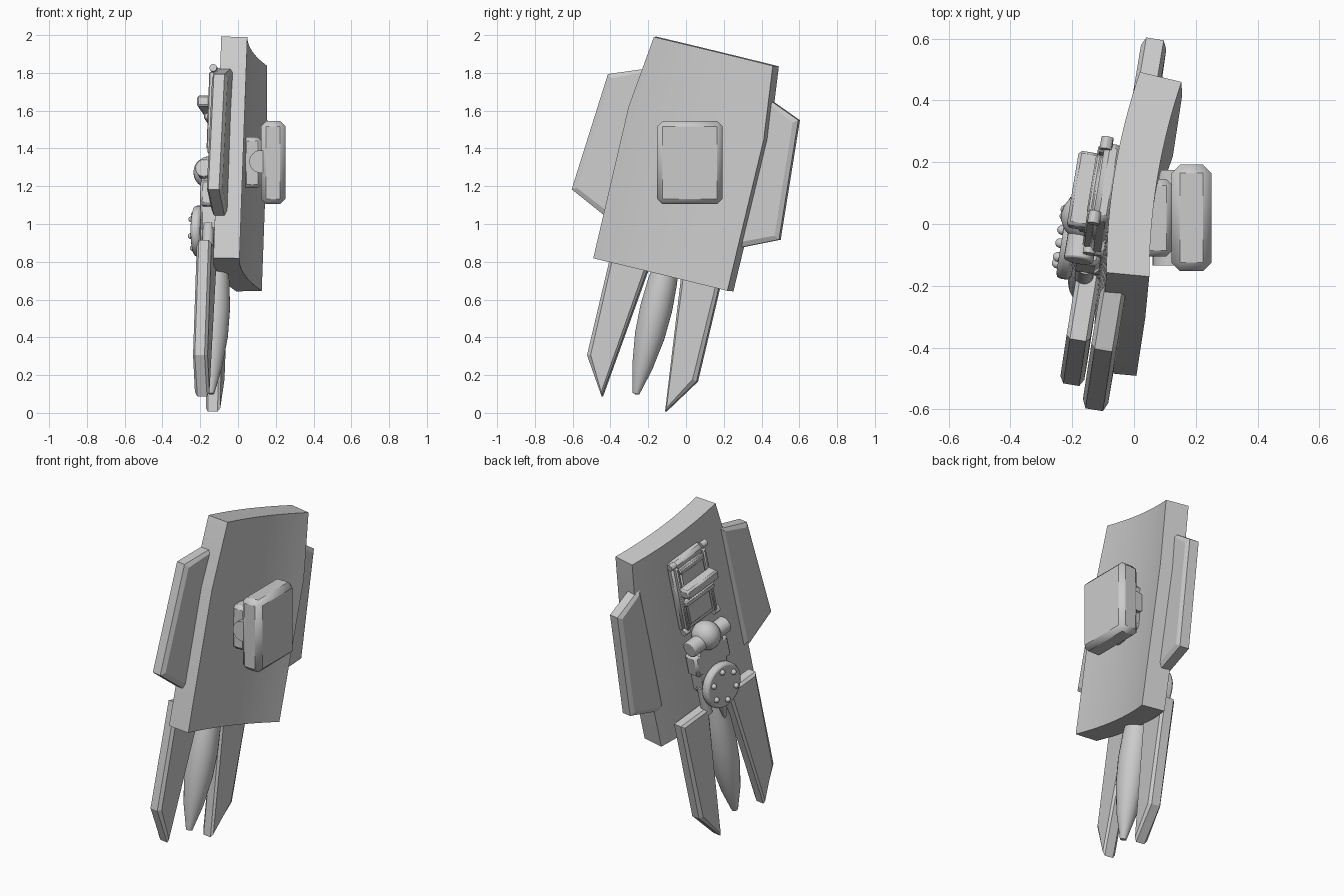
import bpy, bmesh, math
from mathutils import Matrix, Vector

cube = bpy.data.objects.get("Cube")
if cube:
    bpy.data.objects.remove(cube, do_unlink=True)

grey = bpy.data.materials.new("light_grey")
grey.use_nodes = True
grey.diffuse_color = (0.6, 0.6, 0.6, 1)
grey.node_tree.nodes["Principled BSDF"].inputs["Base Color"].default_value = (0.6, 0.6, 0.6, 1)

# Shield frame: x = through the plate, y = across it, z = along it
CENTRE = Matrix.Translation((0, 0.02, 1.33))
FRAME = (CENTRE @ Matrix.Rotation(-0.238, 4, 'X') @ Matrix.Rotation(-0.16, 4, 'Z')
         @ Matrix.Rotation(0.035, 4, 'Y'))
MID = -0.01


def finish(name, bm, frame=FRAME, bevel=0, segments=1, angle=30):
    """Turn a bmesh into a placed, shaded object."""
    bmesh.ops.recalc_face_normals(bm, faces=bm.faces)
    bm.transform(frame)
    mesh = bpy.data.meshes.new(name)
    bm.to_mesh(mesh)
    bm.free()
    mesh.materials.append(grey)
    obj = bpy.data.objects.new(name, mesh)
    bpy.context.collection.objects.link(obj)
    if bevel:
        mod = obj.modifiers.new("bevel", 'BEVEL')
        mod.width, mod.segments = bevel, segments
        mod.limit_method = 'ANGLE'
    bpy.ops.object.select_all(action='DESELECT')
    obj.select_set(True)
    bpy.context.view_layer.objects.active = obj
    bpy.ops.object.shade_smooth_by_angle(angle=math.radians(angle))
    return obj


def box(name, centre, size, bevel=0, frame=FRAME):
    bm = bmesh.new()
    bmesh.ops.create_cube(bm, size=1)
    bm.transform(Matrix.Translation(centre) @ Matrix.Diagonal((*size, 1)))
    return finish(name, bm, frame, bevel)


def cylinder(name, centre, radius, length, axis, bevel=0, frame=FRAME, sides=24):
    bm = bmesh.new()
    bmesh.ops.create_cone(bm, cap_ends=True, segments=sides, radius1=radius,
                          radius2=radius, depth=length)
    turn = Vector((0, 0, 1)).rotation_difference(Vector(axis)).to_matrix().to_4x4()
    bm.transform(Matrix.Translation(centre) @ turn)
    return finish(name, bm, frame, bevel, 2)


def ball(name, centre, scale):
    bm = bmesh.new()
    bmesh.ops.create_uvsphere(bm, u_segments=20, v_segments=12, radius=1)
    bm.transform(Matrix.Translation(centre) @ Matrix.Diagonal((*scale, 1)))
    return finish(name, bm, angle=60)


def slab(name, outline, x0, x1, side, inset):
    """Flat plate with raised, chamfered faces, mirrored by side."""
    bm = bmesh.new()
    rings = [[bm.verts.new((x, MID + side * y, z)) for y, z in outline] for x in (x0, x1)]
    n = len(outline)
    caps = [bm.faces.new(r) for r in rings]
    for i in range(n):
        j = (i + 1) % n
        bm.faces.new((rings[0][i], rings[0][j], rings[1][j], rings[1][i]))
    bmesh.ops.recalc_face_normals(bm, faces=bm.faces)
    bmesh.ops.inset_individual(bm, faces=caps, thickness=inset, depth=0.013)
    return finish(name, bm, angle=5)


def lathe(name, profile, centre, sides=24):
    bm = bmesh.new()
    verts = [bm.verts.new((r, 0, z)) for r, z in profile]
    edges = [bm.edges.new(p) for p in zip(verts, verts[1:])]
    bmesh.ops.spin(bm, geom=verts + edges, cent=(0, 0, 0), axis=(0, 0, 1),
                   angle=math.tau, steps=sides)
    bmesh.ops.remove_doubles(bm, verts=bm.verts, dist=0.0005)
    bm.transform(Matrix.Translation(centre))
    return finish(name, bm)


# Curved shield plate: a grid for each face, joined around the rim
def shield_plate():
    bm = bmesh.new()
    cols = 16
    rows = [(0.37, -0.615), (0.373, 0.21), (0.328, 0.6)]
    faces = []
    for base, extra in ((0.056, 0), (-0.084, 0.01)):
        grid = []
        for half, z in rows:
            line = []
            for i in range(cols + 1):
                y = (2 * i / cols - 1) * (half + extra)
                line.append(bm.verts.new((base + 0.028 * (y / 0.34) ** 2, y, z)))
            grid.append(line)
        for lower, upper in zip(grid, grid[1:]):
            for i in range(cols):
                bm.faces.new((lower[i], lower[i + 1], upper[i + 1], upper[i]))
        rim = grid[0] + [g[-1] for g in grid[1:-1]] + grid[-1][::-1] + [g[0] for g in grid[-2:0:-1]]
        faces.append(rim)
    outer, inner = faces
    for i in range(len(outer)):
        j = (i + 1) % len(outer)
        bm.faces.new((outer[i], outer[j], inner[j], inner[i]))
    finish("shield_plate", bm, angle=20)


shield_plate()

# Side wings and lower prongs
wing = [(0.33, 0.425), (0.525, 0.349), (0.572, -0.29), (0.37, -0.383), (0.33, -0.37)]
prong = [(0.302, -0.5), (0.302, -1.127), (0.175, -1.321), (0.08, -0.5)]
for side, label in ((-1, "front"), (1, "rear")):
    slab(label + "_wing", wing, -0.055, 0.002, side, 0.03)
    slab(label + "_prong", prong, -0.142, -0.09, side, 0.022)

# Central spike
lathe("spike", [(0, -1.27), (0.018, -1.265), (0.055, -1.12), (0.08, -0.95), (0.086, -0.8),
                (0.078, -0.65), (0.055, -0.5), (0, -0.5)], (-0.1, MID, 0))

# Round hub with bolts, and the housing behind it
cylinder("hub_disc", (-0.195, MID, -0.38), 0.135, 0.05, (1, 0, 0), 0.015, sides=32)
cylinder("hub_core", (-0.13, MID, -0.38), 0.095, 0.12, (1, 0, 0))
for k in range(6):
    t = math.tau * (k + 0.5) / 6
    ball("hub_bolt", (-0.222, MID + 0.092 * math.cos(t), -0.38 + 0.092 * math.sin(t)),
         (0.018, 0.016, 0.016))
box("hub_housing", (-0.12, MID, -0.25), (0.11, 0.21, 0.3), 0.015)
lathe("hub_tail", [(0, -0.62), (0.012, -0.6), (0.035, -0.49), (0, -0.48)], (-0.17, MID, 0), 12)
for side in (-1, 1):
    box("housing_block", (-0.13, MID + side * 0.1, -0.2), (0.09, 0.07, 0.14), 0.015)
    cylinder("housing_rod", (-0.13, MID + side * 0.085, -0.45), 0.03, 0.18, (0, 0, 1))

# Cross roller with the central joint
cylinder("cross_roller", (-0.155, MID, -0.07), 0.048, 0.29, (0, 1, 0), 0.006)
ball("roller_joint", (-0.15, MID, -0.06), (0.085, 0.08, 0.085))

# Backing panel, rails, pins and raised bars
box("panel_base", (-0.1, MID, 0.25), (0.06, 0.26, 0.46), 0.018)
box("panel_face", (-0.13, MID, 0.25), (0.03, 0.19, 0.38), 0.01)
for side in (-1, 1):
    box("panel_rail", (-0.135, MID + side * 0.11, 0.25), (0.03, 0.022, 0.42), 0.006)
    cylinder("panel_pin", (-0.125, MID + side * 0.125, 0.475), 0.02, 0.04, (0, 1, 0), sides=12)
    cylinder("panel_foot", (-0.125, MID + side * 0.12, 0.03), 0.02, 0.04, (0, 1, 0), sides=12)
box("panel_top_bar", (-0.14, MID, 0.42), (0.025, 0.19, 0.03), 0.005)
box("large_bar", (-0.175, MID, 0.3), (0.07, 0.25, 0.06), 0.01)
box("small_bar", (-0.15, MID, 0.22), (0.04, 0.23, 0.035), 0.006)

# Grip block, hinge and bracket on the outer side, standing upright
box("grip_block", (0.186, 0.0, -0.005), (0.13, 0.345, 0.44), 0.028, CENTRE)
cylinder("grip_hinge", (0.12, 0.0, 0), 0.06, 0.31, (0, 1, 0), frame=CENTRE)
box("grip_bracket", (0.075, 0.0, -0.005), (0.1, 0.25, 0.27), 0.02, CENTRE)
